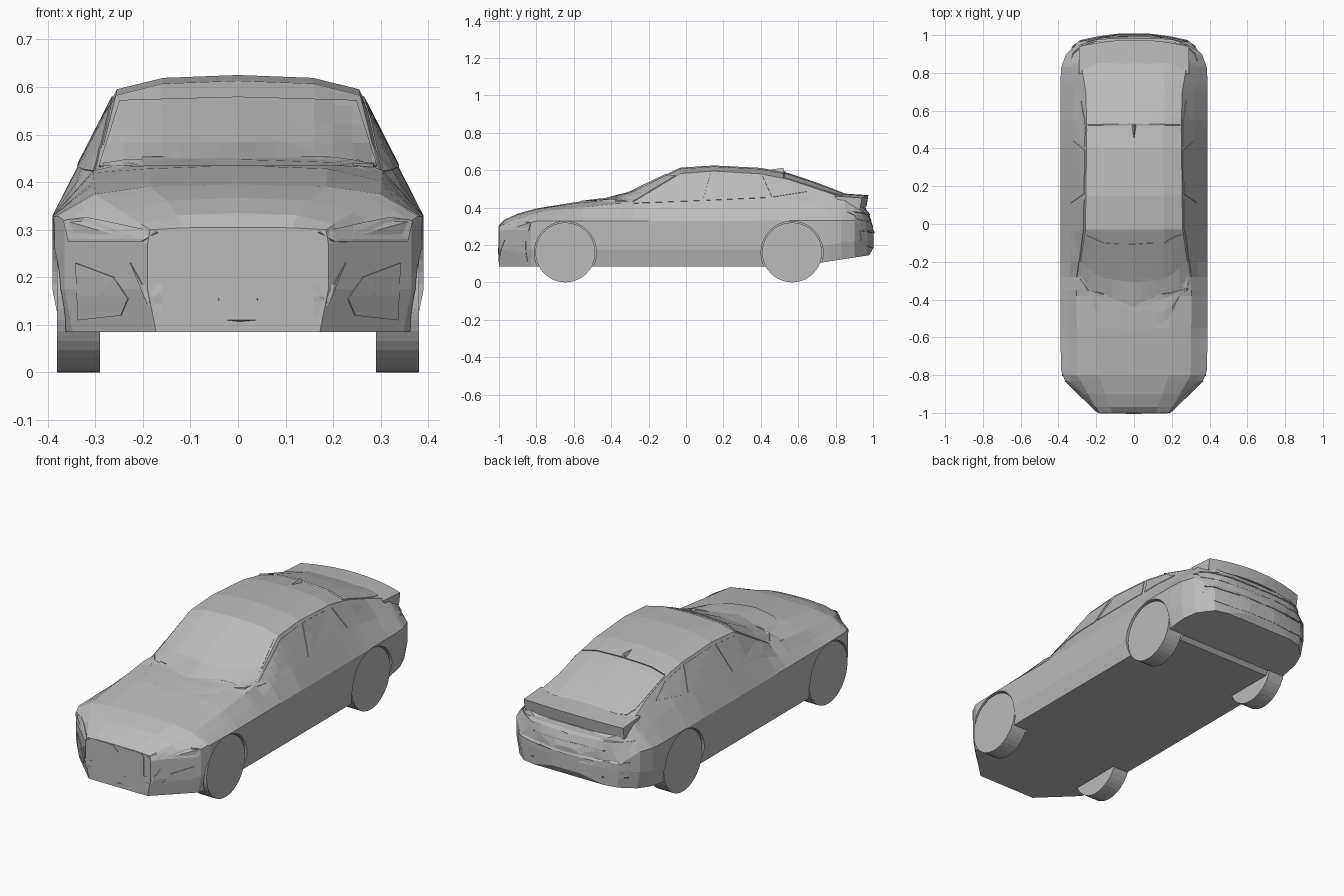
import bpy, bmesh, math
from mathutils import Vector
from mathutils.bvhtree import BVHTree

if "Cube" in bpy.data.objects:
    bpy.data.objects.remove(bpy.data.objects["Cube"])

grey = bpy.data.materials.new("plain_grey")
grey.use_nodes = True
colour = (0.5, 0.5, 0.5, 1)
grey.diffuse_color = colour
grey.node_tree.nodes["Principled BSDF"].inputs["Base Color"].default_value = colour


def finish(name, bm):
    mesh = bpy.data.meshes.new(name)
    bm.to_mesh(mesh)
    bm.free()
    mesh.materials.append(grey)
    obj = bpy.data.objects.new(name, mesh)
    bpy.context.scene.collection.objects.link(obj)
    return obj


def loft(rings):
    """Skin closed rings of equal length and cap both ends."""
    bm = bmesh.new()
    rows = [[bm.verts.new(p) for p in ring] for ring in rings]
    count = len(rows[0])
    for a, b in zip(rows, rows[1:]):
        for i in range(count):
            j = (i + 1) % count
            bm.faces.new((a[i], a[j], b[j], b[i]))
    bm.faces.new(rows[0])
    bm.faces.new(rows[-1])
    bmesh.ops.recalc_face_normals(bm, faces=bm.faces)
    return bm


def cylinder(name, radius, y, z, x_from, x_to):
    ring = [(radius * math.cos(a), radius * math.sin(a))
            for a in (math.tau * i / 40 for i in range(40))]
    return finish(name, loft([[(x, y + c, z + s) for c, s in ring] for x in (x_from, x_to)]))


def sample(curve, y):
    for (y0, v0), (y1, v1) in zip(curve, curve[1:]):
        if y <= y1:
            return v0 + (v1 - v0) * (y - y0) / (y1 - y0)
    return curve[-1][1]


# Body curves along the length: (y, value)
top = [(-1, .305), (-.97, .335), (-.9, .367), (-.8, .395), (-.55, .435), (-.38, .445),
       (-.2, .533), (-.03, .613), (.15, .625), (.4, .612), (.53, .587), (.7, .53),
       (.85, .472), (.96, .4), (1, .3)]
width = [(-1, .19), (-.83, .365), (-.78, .385), (-.6, .39), (.75, .39), (.83, .385),
         (.9, .36), (.965, .29), (.985, .2), (1, .1)]
edge_x = [(-1, .185), (-.8, .3), (-.35, .305), (-.03, .257), (.5, .25), (.7, .255),
          (.85, .28), (.93, .27), (.985, .17), (1, .08)]
edge_z = [(-1, .3), (-.8, .375), (-.38, .42), (-.28, .43), (-.03, .582), (.15, .595),
          (.4, .58), (.55, .55), (.85, .45), (.96, .39), (1, .28)]
waist = [(-1, .27), (-.8, .328), (.9, .33), (1, .24)]
floor = [(-1, .085), (.7, .085), (.72, .105), (.98, .145), (1, .18)]


def body_ring(y):
    w, t, ex, ez, wz, fz = (sample(c, y) for c in (width, top, edge_x, edge_z, waist, floor))
    half = [(w - .018, fz), (w, fz + .09), (w, wz),
            ((w + ex) / 2, wz + (ez - wz) * .5),
            (ex, ez), (ex * .62, ez + (t - ez) * .8)]
    full = half + [(0, t)] + [(-x, z) for x, z in reversed(half)]
    return [(x, y, z) for x, z in full]


curves = (top, width, edge_x, edge_z, waist, floor)
stations = sorted({y for curve in curves for y, _ in curve})
shell = loft([body_ring(y) for y in stations])
surface = BVHTree.FromBMesh(shell)
body = finish("body", shell)

# Wheels and their arches
for place, y in (("front", -.645), ("rear", .567)):
    for side, s in (("left", 1), ("right", -1)):
        cutter = cylinder("arch_cutter", .166, y, .16, s * .28, s * .5)
        cutter.hide_render = True
        cut = body.modifiers.new("arch", 'BOOLEAN')
        cut.operation = 'DIFFERENCE'
        cut.solver = 'EXACT'
        cut.object = cutter
        bpy.context.view_layer.objects.active = body
        bpy.ops.object.modifier_apply(modifier=cut.name)
        bpy.data.objects.remove(cutter)
        cylinder(f"{place}_{side}_wheel", .16, y, .16, s * .29, s * .38)


# Thin plates laid on the body, outlined as seen from one side
VIEWS = {
    "front": (lambda u, v, s: (u * s, -2, v), lambda s: (0, 1, 0)),
    "rear": (lambda u, v, s: (u * s, 2, v), lambda s: (0, -1, 0)),
    "top": (lambda u, v, s: (u * s, v, 2), lambda s: (0, 0, -1)),
    "side": (lambda u, v, s: (2 * s, u, v), lambda s: (-s, 0, 0)),
}


def plate(name, view, outline, s=1, lift=.003):
    place, look = VIEWS[view]
    look = Vector(look(s))
    bm = bmesh.new()
    bm.faces.new([bm.verts.new((u, v, 0)) for u, v in outline])
    bmesh.ops.triangulate(bm, faces=bm.faces, ngon_method='EAR_CLIP')
    for axis in ((1, 0, 0), (0, 1, 0)):
        for i in range(-25, 26):
            bmesh.ops.bisect_plane(bm, geom=bm.verts[:] + bm.edges[:] + bm.faces[:],
                                   plane_co=Vector(axis) * i * .04, plane_no=axis)
    for v in bm.verts:
        start = Vector(place(v.co.x, v.co.y, s))
        hit, normal, _, _ = surface.ray_cast(start, look)
        if hit is None:
            hit, normal, _, _ = surface.find_nearest(start)
        v.co = hit + normal * lift
    bm.normal_update()
    if sum(f.normal.dot(look) for f in bm.faces) > 0:
        bmesh.ops.reverse_faces(bm, faces=bm.faces)
    obj = finish(name, bm)
    solid = obj.modifiers.new("thickness", 'SOLIDIFY')
    solid.thickness = .005
    solid.offset = -1


def mirrored(half):
    return half + [(-u, v) for u, v in reversed(half) if u > 0]


# Glass and centre panels
plate("windscreen", "front", mirrored([(0, .45), (.2, .446), (.292, .431), (.248, .57), (0, .577)]))
plate("rear_window", "top", mirrored([(0, .53), (.245, .525), (.25, .78), (.235, .83), (.19, .85), (0, .855)]))
plate("grille", "front", mirrored([(0, .273), (.03, .302), (.135, .302), (.15, .285), (.15, .185),
                                   (.2, .185), (.225, .23), (.19, .145), (.15, .11), (0, .11)]))
plate("number_plate", "front", mirrored([(0, .155), (.042, .155), (.042, .187), (0, .187)]), lift=.005)
plate("tail_light_band", "rear", mirrored([(0, .325), (.22, .325), (.33, .335), (.335, .375), (.22, .36), (0, .36)]))
plate("rear_bumper_panel", "rear", mirrored([(0, .19), (.22, .19), (.32, .2), (.33, .275), (.22, .265), (0, .265)]))

# Paired panels
for side, s in (("left", 1), ("right", -1)):
    plate(side + "_front_window", "side",
          [(-.28, .422), (.09, .437), (.13, .578), (-.03, .565), (-.17, .485)], s)
    plate(side + "_rear_window", "side",
          [(.11, .438), (.44, .453), (.39, .568), (.16, .58)], s)
    plate(side + "_quarter_window", "side",
          [(.46, .455), (.65, .485), (.55, .538), (.41, .565)], s)
    plate(side + "_headlight", "front",
          [(.17, .295), (.2, .275), (.355, .275), (.365, .318), (.32, .325)], s)
    plate(side + "_bumper_vent", "front",
          [(.34, .23), (.26, .2), (.23, .155), (.245, .12), (.335, .11)], s)

# Tail spoiler, bowed in plan and drooping at its ends
blade = [(.83, .476), (.975, .466), (.965, .405), (.88, .42)]
rings = []
for i in range(-5, 6):
    bend = (i / 5) ** 2
    rings.append([(.058 * i, y - .035 * bend, z - .015 * bend) for y, z in blade])
finish("tail_spoiler", loft(rings))

# Roof antenna fin
fin = bmesh.new()
for point in ((.015, .53, .58), (-.015, .53, .58), (0, .45, .603), (0, .52, .612)):
    fin.verts.new(point)
bmesh.ops.convex_hull(fin, input=fin.verts)
finish("antenna_fin", fin)
